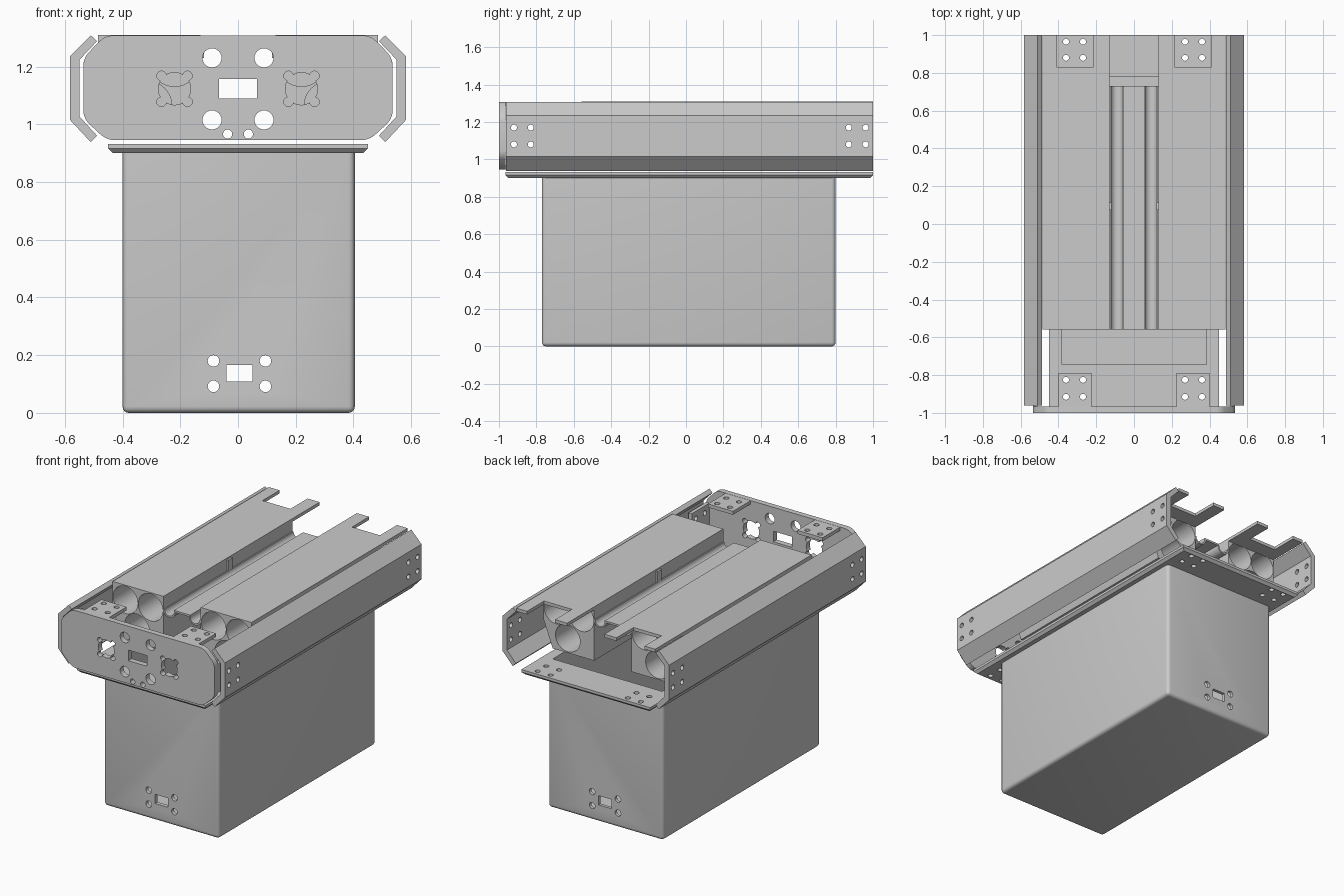
import bpy, bmesh, math
from mathutils import Matrix, Vector

if "Cube" in bpy.data.objects:
    bpy.data.objects.remove(bpy.data.objects["Cube"], do_unlink=True)


def add_box(bm, lo, hi):
    lo, hi = Vector(lo), Vector(hi)
    m = Matrix.Translation((lo + hi) / 2) @ Matrix.Diagonal((*(hi - lo), 1))
    return bmesh.ops.create_cube(bm, size=1, matrix=m)["verts"]


def add_cyl(bm, axis, centre, r, depth, seg=24):
    rot = {"x": Matrix.Rotation(math.pi / 2, 4, "Y"),
           "y": Matrix.Rotation(math.pi / 2, 4, "X"),
           "z": Matrix.Identity(4)}[axis]
    bmesh.ops.create_cone(bm, cap_ends=True, segments=seg, radius1=r, radius2=r,
                          depth=depth, matrix=Matrix.Translation(centre) @ rot)


def add_prism(bm, pts, y0, y1):
    # Extrude an x-z profile along y
    face = bm.faces.new([bm.verts.new((x, y0, z)) for x, z in pts])
    ext = bmesh.ops.extrude_face_region(bm, geom=[face])["geom"]
    verts = [v for v in ext if isinstance(v, bmesh.types.BMVert)]
    bmesh.ops.translate(bm, verts=verts, vec=(0, y1 - y0, 0))


def make(name, bm):
    bmesh.ops.recalc_face_normals(bm, faces=bm.faces)
    mesh = bpy.data.meshes.new(name)
    bm.to_mesh(mesh)
    bm.free()
    ob = bpy.data.objects.new(name, mesh)
    bpy.context.collection.objects.link(ob)
    return ob


def cut(ob, bm):
    # Subtract the shapes in bm and bake the result
    cutter = make("cutter", bm)
    cutter.hide_render = True
    mod = ob.modifiers.new("cut", "BOOLEAN")
    mod.operation, mod.solver, mod.object = "DIFFERENCE", "EXACT", cutter
    mod.use_self = True
    deps = bpy.context.evaluated_depsgraph_get()
    mesh = bpy.data.meshes.new_from_object(ob.evaluated_get(deps))
    ob.modifiers.clear()
    ob.data = mesh
    bpy.data.objects.remove(cutter, do_unlink=True)


def bevel(bm, edges, width, seg=1):
    bmesh.ops.bevel(bm, geom=edges, offset=width, segments=seg, profile=0.5,
                    affect="EDGES")


parts = []

# Deep hollow box with connector holes in both ends
bm = bmesh.new()
add_box(bm, (-0.4, -0.77, 0), (0.405, 0.8, 0.91))
bevel(bm, [e for e in bm.edges if min(v.co.z for v in e.verts) < 0.1], 0.022, 4)
lower_box = make("lower_box", bm)
bm = bmesh.new()
add_box(bm, (-0.38, -0.745, 0.025), (0.385, 0.78, 1))
cut(lower_box, bm)
bm = bmesh.new()
add_box(bm, (-0.04, -1, 0.108), (0.05, 1, 0.166))
for x in (-0.085, 0.095):
    for z in (0.092, 0.18):
        add_cyl(bm, "y", (x, 0, z), 0.02, 2)
cut(lower_box, bm)
parts.append(lower_box)

# Flange around the mouth of the box, bottom edge chamfered
bm = bmesh.new()
add_box(bm, (-0.45, -0.965, 0.9), (0.45, 1, 0.932))
bevel(bm, [e for e in bm.edges if max(v.co.z for v in e.verts) < 0.91], 0.016)
flange = make("flange", bm)
bm = bmesh.new()
add_box(bm, (-0.38, -0.745, 0.8), (0.385, 0.78, 1))
for s in (-1, 1):
    for x in (0.27, 0.36):
        for y in (-0.915, -0.825, 0.88, 0.965):
            add_cyl(bm, "z", (s * x, y, 0.92), 0.016, 0.2, 16)
cut(flange, bm)
parts.append(flange)

# Front plate
bm = bmesh.new()
half = [(0.455, 0.945), (0.536, 1.02), (0.536, 1.23), (0.46, 1.308)]
add_prism(bm, half + [(-x, z) for x, z in reversed(half)], -1, -0.965)
bevel(bm, [e for e in bm.edges
           if abs(e.verts[0].co.y - e.verts[1].co.y) > 0.01], 0.025, 3)
front_plate = make("front_plate", bm)
bm = bmesh.new()
add_box(bm, (-0.066, -1.1, 1.09), (0.066, -0.9, 1.157))
for s in (-1, 1):
    add_cyl(bm, "y", (s * 0.09, -1, 1.015), 0.033, 0.2)
    add_cyl(bm, "y", (s * 0.09, -1, 1.23), 0.033, 0.2)
    add_cyl(bm, "y", (s * 0.036, -1, 0.966), 0.016, 0.2, 16)
cut(front_plate, bm)
for s in (-1, 1):
    # Round socket opening, then its four corner ears
    bm = bmesh.new()
    add_cyl(bm, "y", (s * 0.22, -1, 1.123), 0.056, 0.2)
    cut(front_plate, bm)
    bm = bmesh.new()
    for dx in (-1, 1):
        for dz in (-1, 1):
            add_cyl(bm, "y", (s * 0.22 + dx * 0.045, -1, 1.123 + dz * 0.045),
                    0.0165, 0.2, 16)
    cut(front_plate, bm)
parts.append(front_plate)

for s, side in ((-1, "right"), (1, "left")):
    # Drilled mounting tabs behind the front plate
    for where, z in (("top", 1.285), ("bottom", 0.945)):
        bm = bmesh.new()
        x0, x1 = sorted((s * 0.225, s * 0.4))
        add_box(bm, (x0, -0.968, z), (x1, -0.79, z + 0.022))
        tab = make(f"{where}_tab_{side}", bm)
        bm = bmesh.new()
        for x in (0.27, 0.36):
            for y in (-0.915, -0.825):
                add_cyl(bm, "z", (s * x, y, z), 0.016, 0.2, 16)
        cut(tab, bm)
        parts.append(tab)
    bm = bmesh.new()
    x0, x1 = sorted((s * 0.512, s * 0.535))
    add_box(bm, (x0, -0.968, 1.035), (x1, -0.79, 1.215))
    side_tab = make(f"side_tab_{side}", bm)

    # Folded side rail
    outer = [(0.51, 0.938), (0.582, 1.015), (0.582, 1.235), (0.51, 1.308)]
    inner = [(0.488, 1.288), (0.55, 1.223), (0.55, 1.028), (0.488, 0.96)]
    bm = bmesh.new()
    add_prism(bm, [(s * x, z) for x, z in outer + inner], -0.962, 1)
    rail = make(f"side_rail_{side}", bm)
    for ob in (side_tab, rail):
        bm = bmesh.new()
        for y in (-0.92, -0.83, 0.87, 0.96):
            for z in (1.08, 1.17):
                add_cyl(bm, "x", (s * 0.55, y, z), 0.016, 0.2, 16)
        cut(ob, bm)
        parts.append(ob)

    # Cell holder block with three bores entering from each end
    section = [(0.13, 0.97), (0.42, 0.97), (0.485, 1.14), (0.485, 1.31), (0.13, 1.31)]
    bm = bmesh.new()
    add_prism(bm, [(s * x, z) for x, z in section], -0.558, 0.73)
    holder = make(f"cell_holder_{side}", bm)
    bm = bmesh.new()
    for x, z in ((0.22, 1.217), (0.395, 1.217), (0.315, 1.063)):
        for y0, y1 in ((-0.7, 0.08), (0.11, 0.9)):
            add_cyl(bm, "y", (s * x, (y0 + y1) / 2, z), 0.086, y1 - y0, 32)
    cut(holder, bm)
    parts.append(holder)

    # Small strap nub on the inner wall
    bm = bmesh.new()
    x0, x1 = sorted((s * 0.118, s * 0.132))
    add_box(bm, (x0, 0.075, 1.23), (x1, 0.115, 1.3))
    parts.append(make(f"wall_nub_{side}", bm))

    # Top plate overhanging the back, notched into two tongues
    bm = bmesh.new()
    tongue = [(0.13, 0.728), (0.485, 0.728), (0.485, 1), (0.41, 1),
              (0.41, 0.83), (0.215, 0.83), (0.215, 1), (0.13, 1)]
    add_prism(bm, [(s * x, -y) for x, y in tongue], 1.29, 1.31)
    bm.transform(Matrix.Rotation(math.pi / 2, 4, "X"))
    # Rotation turns (x, y, z) into (x, -z, y)
    parts.append(make(f"top_tongues_{side}", bm))


# Thin bridge between the holders, with two cable channels
def channel(cx, r):
    return [(cx - r * math.cos(math.pi * i / 12),
             1.23 - r * math.sin(math.pi * i / 12)) for i in range(13)]


upper = (channel(-0.09, 0.033) + [(-0.057, 1.242), (0.057, 1.242)]
         + channel(0.09, 0.033))
lower = channel(-0.09, 0.043) + channel(0.09, 0.043)
bm = bmesh.new()
add_prism(bm, upper + lower[::-1], -0.558, 0.73)
parts.append(make("channel_bridge", bm))

# Smooth the curved surfaces, keep folds sharp
bpy.ops.object.select_all(action="DESELECT")
for ob in parts:
    ob.select_set(True)
bpy.context.view_layer.objects.active = parts[0]
bpy.ops.object.shade_smooth_by_angle(angle=math.radians(30))
